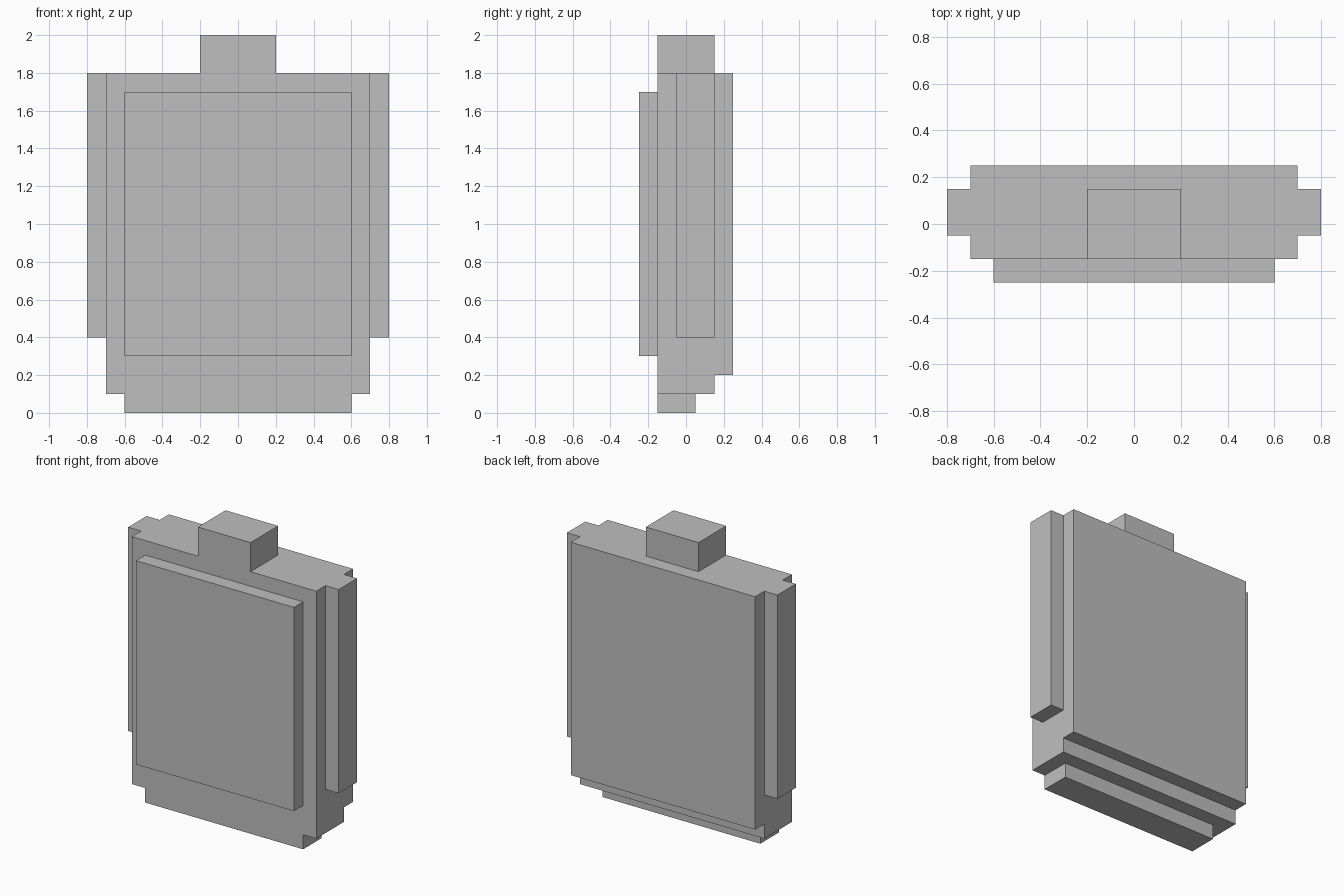
import bpy
import bmesh
from mathutils import Vector

default_cube = bpy.data.objects.get("Cube")
if default_cube:
    bpy.data.objects.remove(default_cube, do_unlink=True)

# One plain grey for every part
grey = bpy.data.materials.new("light_grey")
grey.use_nodes = True
colour = (0.52, 0.52, 0.52, 1)
grey.diffuse_color = colour
grey.node_tree.nodes["Principled BSDF"].inputs["Base Color"].default_value = colour


def block(name, low, high):
    """Box between two opposite corners, with its origin at its centre."""
    low, high = Vector(low), Vector(high)
    mesh = bpy.data.meshes.new(name)
    bm = bmesh.new()
    bmesh.ops.create_cube(bm, size=1)
    bmesh.ops.scale(bm, vec=high - low, verts=bm.verts)
    bm.to_mesh(mesh)
    bm.free()
    mesh.materials.append(grey)
    obj = bpy.data.objects.new(name, mesh)
    obj.location = (low + high) / 2
    bpy.context.collection.objects.link(obj)
    return obj


# Main slab with its raised front and back panels
block("body", (-0.7, -0.15, 0.1), (0.7, 0.15, 1.8))
block("front_panel", (-0.6, -0.25, 0.3), (0.6, -0.15, 1.7))
block("back_panel", (-0.7, 0.15, 0.2), (0.7, 0.25, 1.8))

# Top knob and bottom foot
block("top_knob", (-0.2, -0.15, 1.8), (0.2, 0.15, 2.0))
block("bottom_foot", (-0.6, -0.15, 0), (0.6, 0.05, 0.1))

# Side rails
block("left_rail", (0.7, -0.05, 0.4), (0.8, 0.15, 1.8))
block("right_rail", (-0.8, -0.05, 0.4), (-0.7, 0.15, 1.8))
